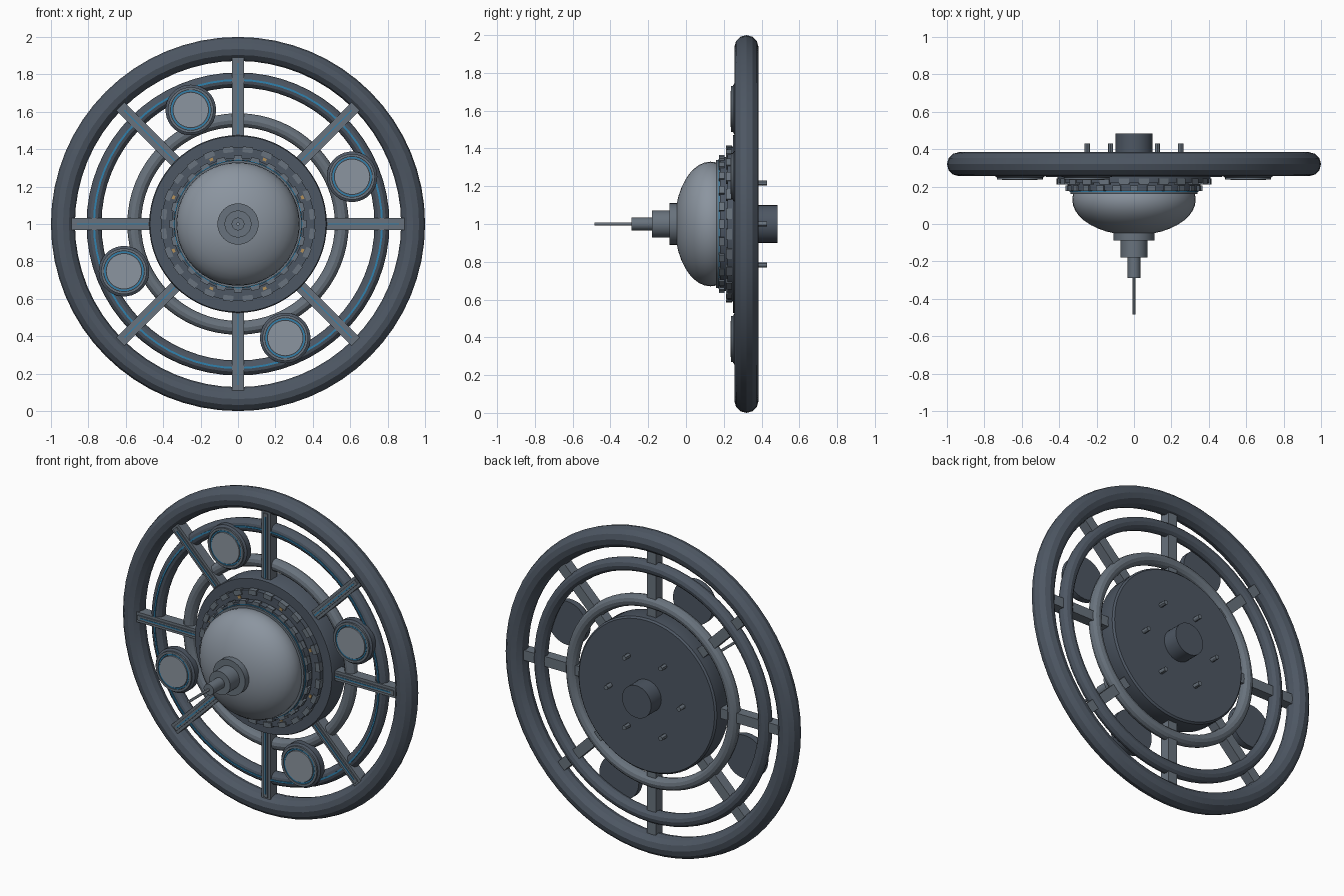
import bpy, bmesh, math
from mathutils import Matrix, Vector

if "Cube" in bpy.data.objects:
    bpy.data.objects.remove(bpy.data.objects["Cube"])


def material(name, rgb):
    m = bpy.data.materials.new(name)
    m.diffuse_color = (*rgb, 1)
    m.use_nodes = True
    m.node_tree.nodes["Principled BSDF"].inputs["Base Color"].default_value = m.diffuse_color
    return m


DARK = material("dark_hull", (0.075, 0.095, 0.125))
MID = material("mid_hull", (0.14, 0.17, 0.205))
LIGHT = material("light_hull", (0.26, 0.30, 0.35))
BLUE = material("blue_glow", (0.03, 0.22, 0.42))
AMBER = material("amber_window", (0.45, 0.28, 0.10))


def finish(name, bm, mat, angle=30):
    bmesh.ops.remove_doubles(bm, verts=bm.verts, dist=1e-5)
    bmesh.ops.recalc_face_normals(bm, faces=bm.faces)
    me = bpy.data.meshes.new(name)
    bm.to_mesh(me)
    bm.free()
    me.materials.append(mat)
    ob = bpy.data.objects.new(name, me)
    bpy.context.collection.objects.link(ob)
    bpy.context.view_layer.objects.active = ob
    ob.select_set(True)
    bpy.ops.object.shade_smooth_by_angle(angle=math.radians(angle))
    ob.select_set(False)
    return ob


def lathe(name, profile, mat, segs=48, closed=False, centre=(0, 0, 1), angle=30):
    """Revolve (radius, y) points about a y-directed axis through centre."""
    bm = bmesh.new()
    rings = []
    for i in range(segs):
        a = 2 * math.pi * i / segs
        rings.append([bm.verts.new((centre[0] + r * math.sin(a), y, centre[2] + r * math.cos(a)))
                      for r, y in profile])
    n = len(profile)
    for i in range(segs):
        p, q = rings[i], rings[(i + 1) % segs]
        for j in range(n if closed else n - 1):
            k = (j + 1) % n
            bm.faces.new((p[j], p[k], q[k], q[j]))
    return finish(name, bm, mat, angle)


def cylinder(name, r, y0, y1, mat, segs=32, centre=(0, 0, 1)):
    return lathe(name, [(0, y0), (r, y0), (r, y1), (0, y1)], mat, segs, centre=centre)


def torus(name, major, minor, y, mat, sides=12, segs=64):
    pts = [(major + minor * math.cos(2 * math.pi * k / sides),
            y + minor * math.sin(2 * math.pi * k / sides)) for k in range(sides)]
    return lathe(name, pts, mat, segs, True, angle=25)


def band(name, r0, r1, y0, y1, mat, segs=64, centre=(0, 0, 1)):
    return lathe(name, [(r0, y0), (r1, y0), (r1, y1), (r0, y1)], mat, segs, True, centre)


def radial_boxes(name, angles, r0, r1, width, y0, y1, mat):
    """Boxes running from radius r0 to r1, repeated around the hub axis."""
    bm = bmesh.new()
    for a in angles:
        m = (Matrix.Translation((0, 0, 1)) @ Matrix.Rotation(a, 4, 'Y')
             @ Matrix.Translation((0, (y0 + y1) / 2, (r0 + r1) / 2))
             @ Matrix.Diagonal(Vector((width, y1 - y0, r1 - r0, 1))))
        bmesh.ops.create_cube(bm, size=1, matrix=m)
    return finish(name, bm, mat)


def around(n, offset=0.0):
    return [2 * math.pi * (i + offset) / n for i in range(n)]


# Concentric rings
torus("outer_rim", 0.936, 0.064, 0.32, DARK)
torus("middle_ring", 0.77, 0.04, 0.32, DARK)
torus("inner_ring", 0.555, 0.037, 0.32, MID)
band("middle_ring_glow", 0.765, 0.775, 0.276, 0.29, BLUE)

# Spokes with raised rails and glow strips
radial_boxes("spokes", around(8), 0.44, 0.89, 0.062, 0.275, 0.34, MID)
radial_boxes("spoke_rails", around(8), 0.45, 0.88, 0.03, 0.268, 0.28, MID)
radial_boxes("spoke_glow", around(8), 0.48, 0.86, 0.007, 0.265, 0.272, BLUE)

# Hub disc and stepped tiers
lathe("hub_disc", [(0, 0.25), (0.47, 0.25), (0.475, 0.26), (0.475, 0.375),
                   (0.465, 0.385), (0, 0.385)], DARK, 64)
cylinder("hub_lower_tier", 0.41, 0.22, 0.26, DARK, 64)
cylinder("hub_middle_tier", 0.355, 0.18, 0.23, DARK, 64)
cylinder("hub_upper_tier", 0.34, 0.16, 0.19, MID, 64)
band("hub_glow", 0.33, 0.344, 0.171, 0.177, BLUE)

# Blocks and windows around the tiers
radial_boxes("lower_tier_blocks", around(24, 0.5), 0.385, 0.415, 0.055, 0.212, 0.243, MID)
radial_boxes("middle_tier_blocks", around(24), 0.335, 0.365, 0.045, 0.176, 0.205, MID)
radial_boxes("tier_windows", around(8, 0.5), 0.365, 0.38, 0.02, 0.216, 0.225, AMBER)

# Dome
dome = [(0.33 * math.sin(t), 0.13 - 0.19 * math.cos(t))
        for t in (math.radians(9 * k) for k in range(13))]
lathe("dome", dome + [(0, 0.22)], LIGHT, 40)

# Stepped nose and antenna
cylinder("nose_flange", 0.11, -0.088, -0.03, MID)
cylinder("nose_collar", 0.072, -0.18, -0.08, MID)
cylinder("nose_tip", 0.034, -0.288, -0.17, MID, 24)
cylinder("antenna", 0.008, -0.485, -0.28, LIGHT, 12)

# Rear docking port and pins
cylinder("rear_port", 0.1, 0.37, 0.485, DARK)
for i, a in enumerate(around(6)):
    cylinder(f"rear_pin_{i}", 0.014, 0.37, 0.43, MID, 12,
             (0.25 * math.cos(a), 0, 1 + 0.25 * math.sin(a)))

# Four pods between the spokes
for i in range(4):
    a = math.radians(22.5 + 90 * i)
    c = (0.66 * math.cos(a), 0, 1 + 0.66 * math.sin(a))
    lathe(f"pod_{i}", [(0, 0.247), (0.12, 0.247), (0.135, 0.256), (0.135, 0.295), (0, 0.295)],
          DARK, 40, centre=c)
    band(f"pod_bezel_{i}", 0.108, 0.122, 0.238, 0.255, MID, 40, c)
    band(f"pod_glow_{i}", 0.098, 0.106, 0.24, 0.25, BLUE, 40, c)
    cylinder(f"pod_lens_{i}", 0.095, 0.236, 0.25, LIGHT, 40, c)
